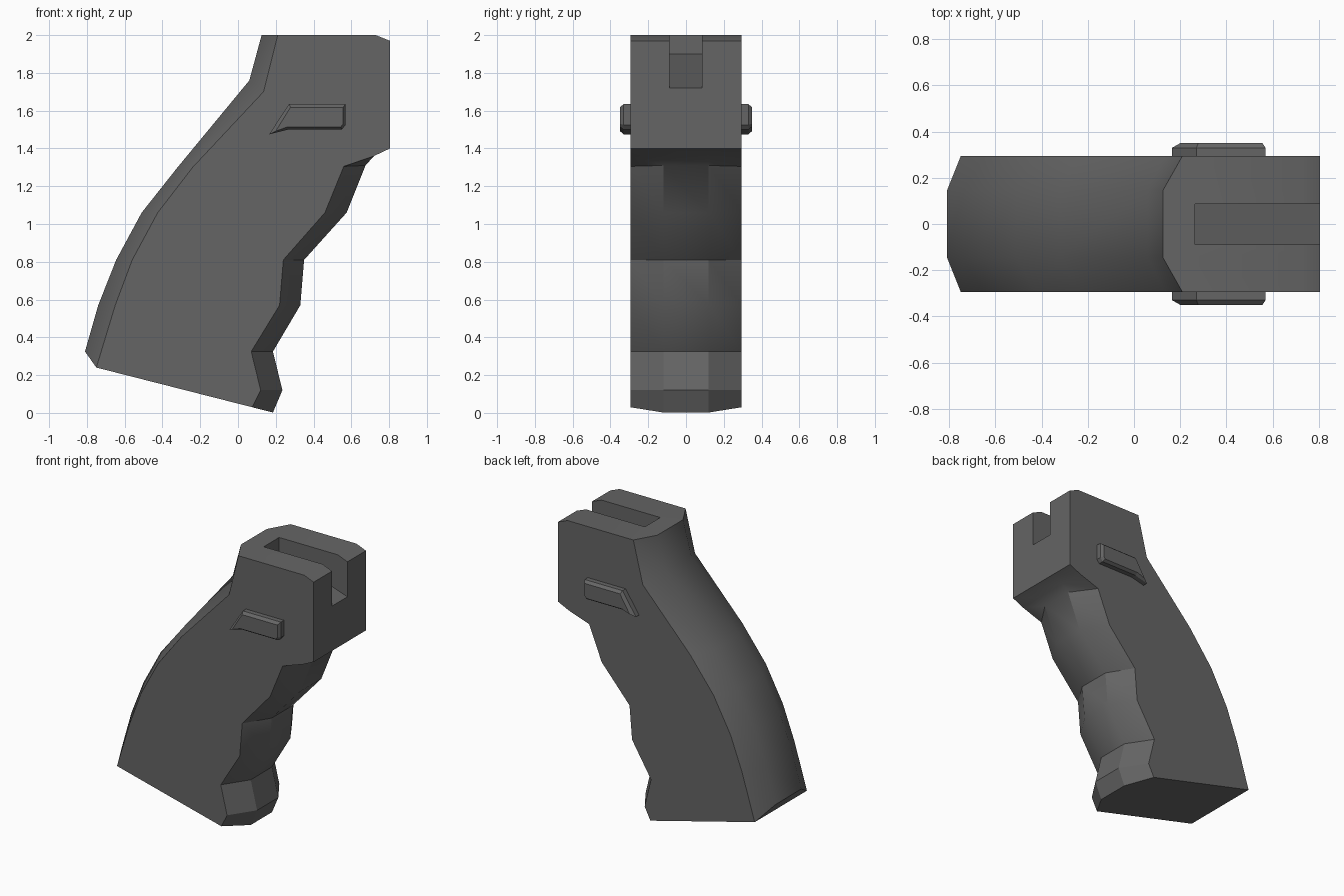
import bpy
import bmesh
import math

cube = bpy.data.objects.get("Cube")
if cube:
    bpy.data.objects.remove(cube, do_unlink=True)

# One dark grey polymer material
grey = bpy.data.materials.new("dark grey polymer")
grey.use_nodes = True
colour = (0.13, 0.13, 0.13, 1)
grey.diffuse_color = colour
shader = grey.node_tree.nodes["Principled BSDF"]
shader.inputs["Base Color"].default_value = colour
shader.inputs["Roughness"].default_value = 0.6


def finish(name, bm):
    bmesh.ops.recalc_face_normals(bm, faces=bm.faces)
    mesh = bpy.data.meshes.new(name)
    bm.to_mesh(mesh)
    bm.free()
    mesh.materials.append(grey)
    obj = bpy.data.objects.new(name, mesh)
    bpy.context.collection.objects.link(obj)
    return obj


def smooth(obj):
    bpy.ops.object.select_all(action="DESELECT")
    obj.select_set(True)
    bpy.context.view_layer.objects.active = obj
    bpy.ops.object.shade_smooth_by_angle(angle=math.radians(30))


def loft(name, rings):
    """Join equal outlines of (x, y, z) points and cap both ends."""
    bm = bmesh.new()
    rows = [[bm.verts.new(p) for p in ring] for ring in rings]
    n = len(rows[0])
    for a, b in zip(rows, rows[1:]):
        for i in range(n):
            j = (i + 1) % n
            bm.faces.new((a[i], a[j], b[j], b[i]))
    bm.faces.new(rows[0])
    bm.faces.new(rows[-1])
    return finish(name, bm)


# Grip: side and middle outlines (x, z), back edge bottom to top, front edge down
HALF, BACK_Y, FRONT_Y = 0.295, 0.145, 0.12
back_side = [(-.75, .24), (-.65, .57), (-.56, .81), (-.425, 1.06),
             (-.24, 1.30), (.135, 1.70), (.21, 2)]
back_mid = [(-.81, .325), (-.74, .57), (-.645, .81), (-.51, 1.06),
            (-.32, 1.30), (.06, 1.76), (.125, 2)]
head = [(.73, 2), (.805, 1.97), (.805, 1.40), (.72, 1.36)]
front_side = head + [(.56, 1.305), (.46, 1.06), (.24, .81), (.22, .57),
                     (.07, .325), (.12, .12), (.075, .03)]
front_mid = head + [(.675, 1.31), (.575, 1.06), (.35, .81), (.33, .57),
                    (.185, .325), (.235, .12), (.185, .002)]

bm = bmesh.new()


def column(points, y):
    return [bm.verts.new((x, y, z)) for x, z in points]


def columns(side, mid, mid_y):
    return [column(side, -HALF), column(mid, -mid_y),
            column(mid, mid_y), column(side, HALF)]


back = columns(back_side, back_mid, BACK_Y)
front = columns(front_side, front_mid, FRONT_Y)
for strip in (back, front):
    for a, b in zip(strip, strip[1:]):
        for i in range(len(a) - 1):
            bm.faces.new((a[i], a[i + 1], b[i + 1], b[i]))
for k in (0, 3):
    bm.faces.new(back[k] + front[k])                      # flat sides
bm.faces.new([c[-1] for c in back] + [c[0] for c in reversed(front)])   # top
bm.faces.new([c[0] for c in back])                        # heel chamfer
bm.faces.new([back[0][0], back[3][0]] + [c[-1] for c in reversed(front)])  # base
grip = finish("grip_body", bm)

# Mounting slot with a floor that rises towards the back
slot = [(.265, 2.1), (.265, 1.90), (.805, 1.72), (.9, 1.69), (.9, 2.1)]
cutter = loft("slot_cutter", [[(x, y, z) for x, z in slot] for y in (-.088, .086)])
cutter.hide_render = True
cut = grip.modifiers.new("slot", "BOOLEAN")
cut.operation = "DIFFERENCE"
cut.solver = "EXACT"
cut.object = cutter
bpy.context.view_layer.objects.active = grip
bpy.ops.object.modifier_apply(modifier=cut.name)
bpy.data.objects.remove(cutter, do_unlink=True)
smooth(grip)

# Raised, bevelled side tabs
tab = [(.165, 1.475), (.27, 1.635), (.57, 1.635), (.57, 1.525),
       (.55, 1.50), (.265, 1.50)]
tab_face = [(.20, 1.492), (.278, 1.618), (.556, 1.618), (.556, 1.53),
            (.544, 1.514), (.262, 1.514)]
for label, side in (("left", 1), ("right", -1)):
    rings = [[(x, side * y, z) for x, z in outline]
             for outline, y in ((tab, .28), (tab, .33), (tab_face, .35))]
    loft(label + "_side_tab", rings)
